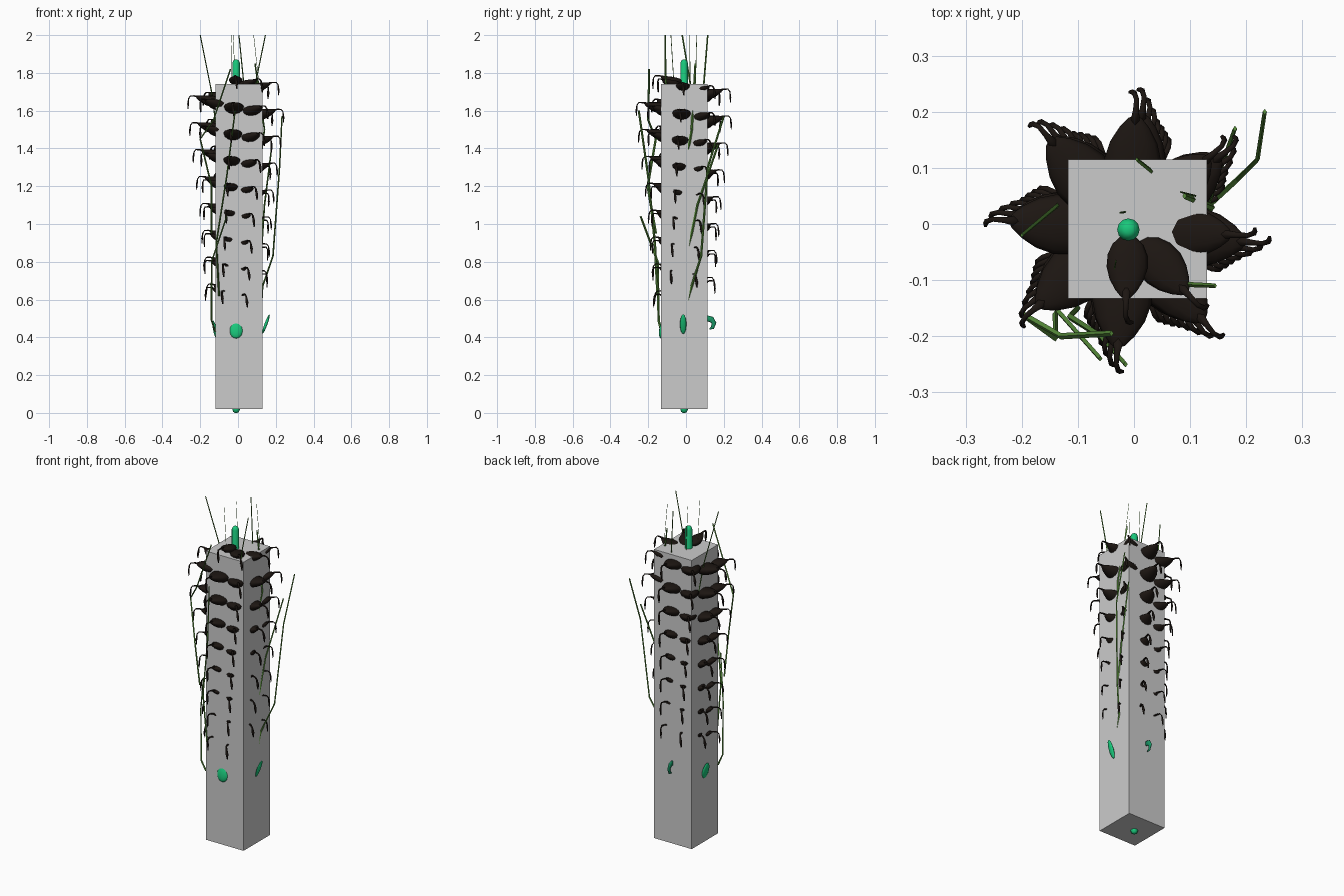
import bpy, bmesh, math
from mathutils import Vector, Matrix

if "Cube" in bpy.data.objects:
    bpy.data.objects.remove(bpy.data.objects["Cube"])


def material(name, rgb):
    m = bpy.data.materials.new(name)
    m.diffuse_color = (*rgb, 1)
    m.use_nodes = True
    m.node_tree.nodes["Principled BSDF"].inputs["Base Color"].default_value = m.diffuse_color
    return m


DARK = material("dark_brown", (0.012, 0.008, 0.006))
STEM = material("bright_green", (0.01, 0.58, 0.2))
LEAF = material("leaf_green", (0.01, 0.3, 0.13))
BLADE = material("grass_green", (0.09, 0.25, 0.04))
CX, CY = -0.01, -0.01


def finish(name, bm, mat=None, smooth=False):
    me = bpy.data.meshes.new(name)
    bmesh.ops.recalc_face_normals(bm, faces=bm.faces)
    for f in bm.faces:
        f.smooth = smooth
    bm.to_mesh(me)
    bm.free()
    ob = bpy.data.objects.new(name, me)
    bpy.context.collection.objects.link(ob)
    if mat:
        me.materials.append(mat)
    return ob


def tube(bm, pts, radii, sides, mtx=Matrix(), flat=1.0):
    """Sweep a polygon along a short path."""
    pts = [Vector(p) for p in pts]
    rings = []
    for i, p in enumerate(pts):
        d = (pts[min(i + 1, len(pts) - 1)] - pts[max(i - 1, 0)]).normalized()
        a = d.cross(Vector((0, 1, 0))).normalized()
        b = d.cross(a)
        rings.append([bm.verts.new(mtx @ (p + radii[i] * (
            a * math.cos(math.tau * k / sides) * flat + b * math.sin(math.tau * k / sides))))
            for k in range(sides)])
    for r, s in zip(rings, rings[1:]):
        for k in range(sides):
            j = (k + 1) % sides
            bm.faces.new((r[k], r[j], s[j], s[k]))
    bm.faces.new(rings[0])
    bm.faces.new(rings[-1])


def lerp_table(table, x):
    for (x0, y0), (x1, y1) in zip(table, table[1:]):
        if x <= x1:
            return y0 + (y1 - y0) * (x - x0) / (x1 - x0)
    return table[-1][1]


# square column
bm = bmesh.new()
bmesh.ops.create_cube(bm, size=1, matrix=Matrix.Translation((0.006, -0.009, 0.88))
                      @ Matrix.Diagonal((0.248, 0.248, 1.72, 1)))
finish("column", bm)

# central stem with rounded ends
bm = bmesh.new()
tube(bm, [(CX, CY, z) for z in (0, 0.005, 0.018, 1.852, 1.865, 1.87)],
     [0.007, 0.015, 0.02, 0.02, 0.015, 0.007], 12)
finish("stem", bm, STEM, True)

# spiral of cupped pods, each with a drooping hooked tip
TIP = [(0, 0.125), (1, 0.155), (2, 0.185), (5, 0.215), (12, 0.21), (37, 0.158), (66, 0.13)]
SIZE = [(0, 0.68), (5, 1.0), (14, 0.95), (66, 0.72)]
pods, hooks = bmesh.new(), bmesh.new()
for i in range(66):
    ang = math.radians(-92 + 44.6 * i)
    tip, s = lerp_table(TIP, i), lerp_table(SIZE, i)
    base = Matrix.Translation((CX, CY, 1.765 - 0.0178 * i)) @ Matrix.Rotation(ang, 4, 'Z')
    length = 0.17 * s
    vs = bmesh.ops.create_uvsphere(pods, u_segments=12, v_segments=8, radius=1)['verts']
    for v in vs:
        # long axis along local x, tapering toward the tip, fuller belly
        x, y, z = v.co.z, v.co.y, v.co.x
        t = (x + 1) / 2
        taper = 1 - 0.45 * t ** 3
        v.co = base @ Vector((tip - length + length * t, 0.057 * s * y * taper,
                              z * taper * s * (0.024 if z > 0 else 0.042) + 0.022 * t * t - 0.006))
    tube(hooks, [(tip - 0.02, 0, 0.014), (tip + 0.008, 0, 0.02), (tip + 0.028, 0, 0.02),
                 (tip + 0.037, 0.004, 0.008), (tip + 0.04, 0.008, -0.022),
                 (tip + 0.04, 0.01, -0.05)],
         [0.012 * s, 0.006, 0.005, 0.005, 0.008, 0.003], 6, base, 0.6)
finish("seed_pods", pods, DARK, True)
finish("pod_hooks", hooks, DARK, True)

# small leaf buds emerging from each side of the column
buds = [((CX, -0.128, 0.44), (0.037, 0.014, 0.046), (-8, 0, 0)),
        ((0.148, -0.015, 0.47), (0.008, 0.017, 0.055), (0, 20, 0)),
        ((-0.122, -0.01, 0.44), (0.01, 0.03, 0.05), (0, -12, 0))]
bm = bmesh.new()
for loc, sc, rot in buds:
    r = Matrix.Rotation(math.radians(rot[0]), 4, 'X') @ Matrix.Rotation(math.radians(rot[1]), 4, 'Y')
    bmesh.ops.create_uvsphere(bm, u_segments=12, v_segments=10, radius=1,
                              matrix=Matrix.Translation(loc) @ r @ Matrix.Diagonal((*sc, 1)))
finish("leaf_buds", bm, STEM, True)
bm = bmesh.new()
tube(bm, [(0.01, 0.11, 0.5), (0.01, 0.135, 0.495), (0.01, 0.148, 0.475), (0.01, 0.14, 0.45),
          (0.01, 0.125, 0.445)], [0.016, 0.016, 0.013, 0.009, 0.004], 8, Matrix(), 0.4)
finish("curled_bud", bm, LEAF, True)

# long kinked grass blades
blades = [
    [(0.12, -0.01, 0.5), (0.13, 0.03, 0.67), (0.185, 0.08, 0.83), (0.22, 0.115, 1.3), (0.233, 0.2, 1.57)],
    [(-0.12, -0.13, 0.43), (-0.14, -0.145, 0.49), (-0.14, -0.15, 0.8), (-0.06, -0.24, 1.04)],
    [(-0.10, -0.15, 0.62), (-0.115, -0.165, 0.9), (-0.06, -0.2, 1.25), (-0.015, -0.25, 1.6)],
    [(-0.14, -0.16, 0.95), (-0.14, -0.203, 1.2), (-0.2, -0.16, 1.45), (-0.13, -0.2, 1.55), (-0.04, -0.195, 1.82)],
    [(0.12, 0.0, 0.8), (0.14, 0.06, 1.1), (0.18, 0.17, 1.42)],
    [(0.1, -0.02, 1.2), (0.14, 0.03, 1.5), (0.09, 0.05, 1.85)],
    [(-0.1, 0.06, 1.4), (-0.14, 0.03, 1.7), (-0.2, -0.02, 2.0)],
    [(0.08, -0.1, 1.6), (0.1, -0.108, 1.78), (0.145, -0.11, 2.0)],
    [(0.04, 0.08, 1.6), (0.03, 0.095, 1.75), (0.005, 0.115, 2.0)],
    [(0.1, 0.045, 1.6), (0.11, 0.05, 1.75), (0.083, 0.057, 2.0)],
    [(-0.03, -0.055, 1.6), (-0.035, -0.08, 2.0)],
    [(-0.01, 0.022, 1.6), (-0.025, 0.02, 2.0)],
]
bm = bmesh.new()
for i, path in enumerate(blades):
    n = len(path)
    w = 0.007 if i < 6 else 0.005
    if i > 8:
        w = 0.002
    tube(bm, path, [w * (1 - 0.3 * k / n) for k in range(n)], 4, Matrix(), 0.7)
finish("grass_blades", bm, BLADE)
